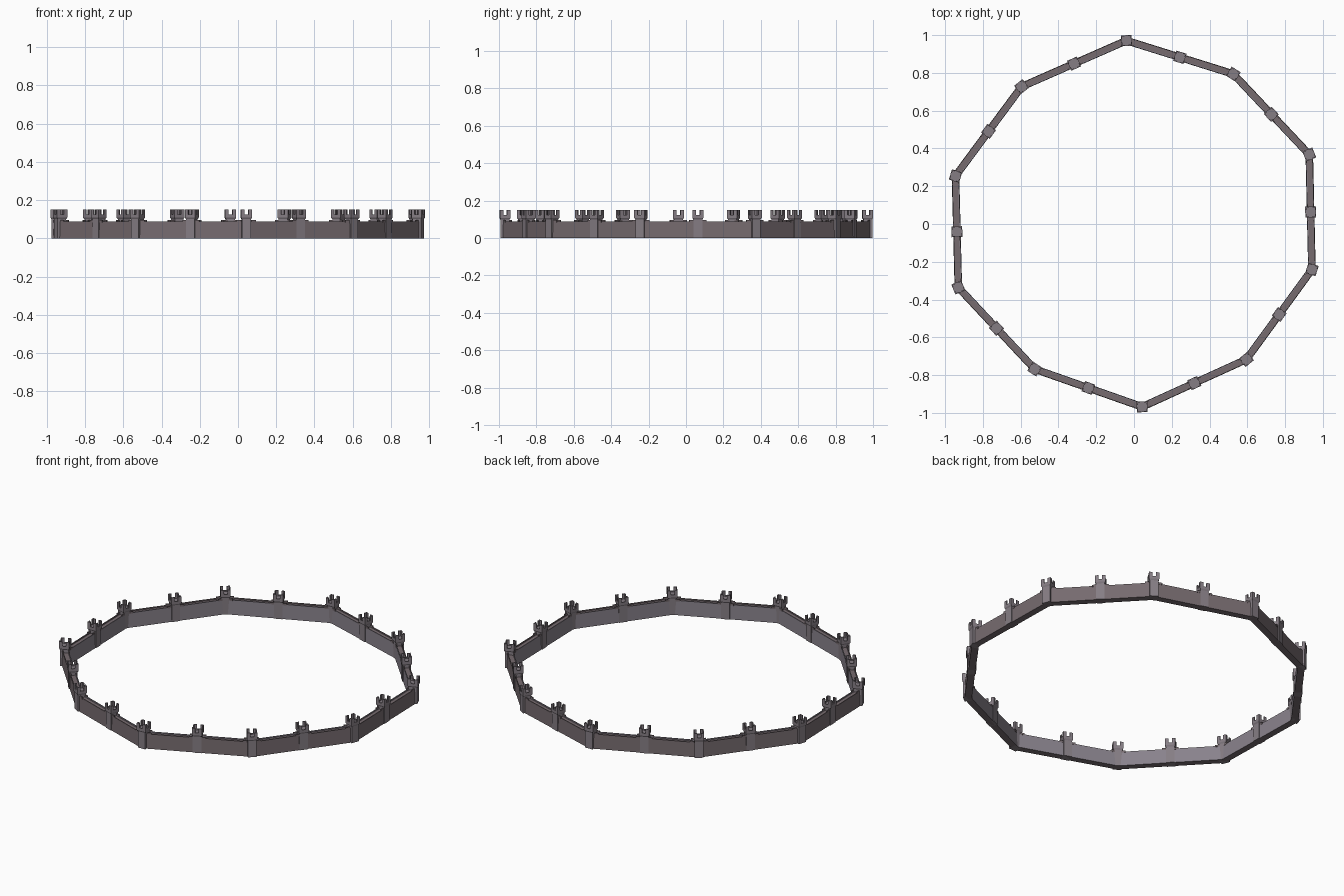
import bpy, bmesh, math
from mathutils import Vector, Matrix

if "Cube" in bpy.data.objects:
    bpy.data.objects.remove(bpy.data.objects["Cube"])

def mat(name, rgb):
    m = bpy.data.materials.new(name)
    m.diffuse_color = (*rgb, 1)
    m.use_nodes = True
    m.node_tree.nodes["Principled BSDF"].inputs["Base Color"].default_value = m.diffuse_color
    return m

OUTER = mat("brown_grey_stone", (0.181, 0.147, 0.159))
INNER = mat("pale_grey_stone", (0.250, 0.224, 0.262))
TOWER = mat("tower_stone", (0.235, 0.205, 0.230))

# corners of the wall, clockwise from the back
CORNERS = [Vector(c) for c in [
    (-0.04, 0.971), (0.526, 0.794), (0.928, 0.368), (0.942, -0.241), (0.595, -0.717),
    (0.043, -0.968), (-0.526, -0.768), (-0.93, -0.336), (-0.945, 0.254), (-0.595, 0.727)]]
N = len(CORNERS)

def finish(bm, name, mats):
    bmesh.ops.recalc_face_normals(bm, faces=bm.faces)
    me = bpy.data.meshes.new(name)
    bm.to_mesh(me)
    bm.free()
    for m in mats:
        me.materials.append(m)
    ob = bpy.data.objects.new(name, me)
    bpy.context.collection.objects.link(ob)
    return ob

def outward(d):
    # left of a clockwise path is the outside
    return Vector((-d.y, d.x))

def box(bm, x0, x1, y0, y1, z0, z1, M):
    m = M @ Matrix.Translation(((x0 + x1) / 2, (y0 + y1) / 2, (z0 + z1) / 2)) \
        @ Matrix.Diagonal((x1 - x0, y1 - y0, z1 - z0, 1))
    bmesh.ops.create_cube(bm, size=1, matrix=m)

# curtain wall: one profile (outward offset, height) swept round the corners with mitres
PROFILE = [(0.020, 0), (0.018, 0.089), (0.013, 0.089), (0.013, 0.082),
           (-0.013, 0.082), (-0.013, 0.089), (-0.018, 0.089), (-0.020, 0)]
bm = bmesh.new()
rings = []
tangents = []
for i, c in enumerate(CORNERS):
    d0 = (c - CORNERS[i - 1]).normalized()
    d1 = (CORNERS[(i + 1) % N] - c).normalized()
    t = (d0 + d1).normalized()
    tangents.append(t)
    n = outward(t) / t.dot(d1)
    rings.append([bm.verts.new((c.x + n.x * o, c.y + n.y * o, z)) for o, z in PROFILE])
K = len(PROFILE)
for i in range(N):
    a, b = rings[i], rings[(i + 1) % N]
    for k in range(K):
        f = bm.faces.new((a[k], a[(k + 1) % K], b[(k + 1) % K], b[k]))
        f.material_index = 1 if k in (4, 5, 6) else 0
finish(bm, "curtain_wall", [OUTER, INNER])

# tower: square shaft, flared head, floor and four corner merlons
SECTIONS = [(0.024, 0), (0.024, 0.100), (0.0285, 0.108), (0.0285, 0.124),
            (0.0225, 0.124), (0.0225, 0.118)]

def tower(name, p, t):
    M = Matrix.Translation((p.x, p.y, 0)) @ Matrix.Rotation(math.atan2(t.y, t.x), 4, 'Z')
    bm = bmesh.new()
    prev = None
    for r, z in SECTIONS:
        ring = [bm.verts.new(M @ Vector((sx * r, sy * r, z)))
                for sx, sy in ((-1, -1), (1, -1), (1, 1), (-1, 1))]
        if prev:
            for k in range(4):
                bm.faces.new((prev[k], prev[(k + 1) % 4], ring[(k + 1) % 4], ring[k]))
        else:
            bm.faces.new(ring[::-1])
        prev = ring
    bm.faces.new(prev)
    # L-shaped merlons on the corners
    for sx in (-1, 1):
        for sy in (-1, 1):
            S = M @ Matrix.Diagonal((sx, sy, 1, 1))
            box(bm, 0.010, 0.0285, 0.0225, 0.0285, 0.124, 0.150, S)
            box(bm, 0.0225, 0.0285, 0.010, 0.0225, 0.124, 0.150, S)
    finish(bm, name, [TOWER])

def parapet_step(name, p, d):
    # raised bit of parapet beside a tower, running along the wall
    M = Matrix.Translation((p.x, p.y, 0)) @ Matrix.Rotation(math.atan2(d.y, d.x), 4, 'Z')
    bm = bmesh.new()
    for s in (-1, 1):
        y = s * 0.0165
        box(bm, 0.022, 0.046, y - 0.003, y + 0.003, 0.084, 0.096, M)
    finish(bm, name, [OUTER])

for i, c in enumerate(CORNERS):
    nxt = CORNERS[(i + 1) % N]
    d = (nxt - c).normalized()
    mid = (c + nxt) / 2
    tower(f"corner_tower_{i + 1}", c, tangents[i])
    tower(f"middle_tower_{i + 1}", mid, d)
    for k, (p, q) in enumerate([(c, d), (mid, -d), (mid, d), (nxt, -d)]):
        parapet_step(f"parapet_step_{i + 1}_{k + 1}", p, q)
